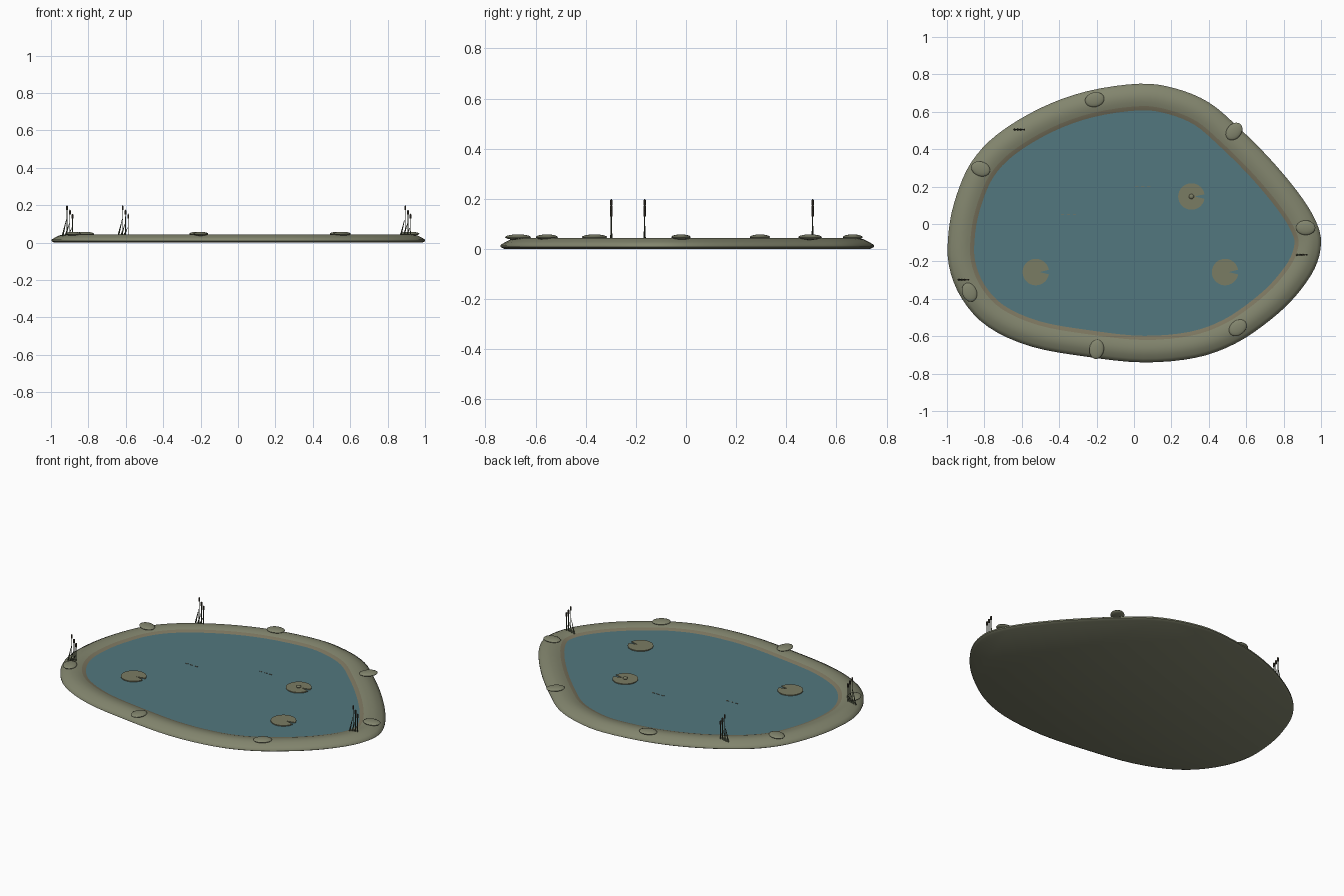
import bpy, bmesh, math
from mathutils import Vector, Matrix

if "Cube" in bpy.data.objects:
    bpy.data.objects.remove(bpy.data.objects["Cube"])


def material(name, rgb):
    m = bpy.data.materials.new(name)
    m.diffuse_color = (*rgb, 1)
    m.use_nodes = True
    m.node_tree.nodes["Principled BSDF"].inputs["Base Color"].default_value = m.diffuse_color
    return m


BANK = material("bank_olive", (0.225, 0.235, 0.155))
MUD = material("mud_brown", (0.20, 0.18, 0.115))
WATER = material("water_teal", (0.085, 0.185, 0.21))
PAD = material("pad_olive", (0.195, 0.20, 0.125))
REED = material("reed_green", (0.07, 0.085, 0.05))
HEAD = material("cattail_brown", (0.06, 0.05, 0.035))


def finish(name, bm, mats, angle=40):
    bmesh.ops.recalc_face_normals(bm, faces=bm.faces)
    me = bpy.data.meshes.new(name)
    bm.to_mesh(me)
    bm.free()
    for m in mats:
        me.materials.append(m)
    ob = bpy.data.objects.new(name, me)
    bpy.context.collection.objects.link(ob)
    bpy.context.view_layer.objects.active = ob
    ob.select_set(True)
    bpy.ops.object.shade_smooth_by_angle(angle=math.radians(angle))
    ob.select_set(False)
    return ob


# Shoreline control points, clockwise from the back
SHORE = [(.03, .75), (.22, .725), (.40, .65), (.56, .515), (.73, .345), (.88, .165),
         (.97, .02), (1, -.10), (.965, -.24), (.86, -.39), (.72, -.52), (.54, -.64),
         (.33, -.715), (.05, -.74), (-.25, -.71), (-.55, -.655), (-.78, -.55),
         (-.92, -.40), (-.99, -.22), (-.99, -.03), (-.95, .15), (-.87, .33),
         (-.73, .48), (-.50, .62), (-.25, .71)]


def smooth_loop(pts, steps=4):
    """Closed Catmull-Rom curve through the points."""
    out, n = [], len(pts)
    for i in range(n):
        a, b, c, d = (Vector(pts[(i + k) % n]) for k in (-1, 0, 1, 2))
        for s in range(steps):
            t = s / steps
            out.append(0.5 * (2 * b + (c - a) * t + (2 * a - 5 * b + 4 * c - d) * t * t
                              + (3 * b - a - 3 * c + d) * t ** 3))
    return out


LOOP = smooth_loop(SHORE)


def inset_loop(bm, inset, z):
    """Shoreline moved inward by a fixed distance."""
    n, ring = len(LOOP), []
    for i, p in enumerate(LOOP):
        t = (LOOP[(i + 2) % n] - LOOP[i - 2]).normalized()
        ring.append(bm.verts.new((p.x + t.y * inset, p.y - t.x * inset, z)))
    return ring


# Bank: rounded earth rim with a muddy inner lip and a closed underside
bm = bmesh.new()
PROFILE = [(0.015, 0), (0, .008), (0, .016), (.02, .028), (.04, .038), (.06, .043), (.08, .044),
           (.10, .041), (.12, .036), (.14, .029), (.16, .020)]
rings = [inset_loop(bm, d, z) for d, z in PROFILE]
for k, (r0, r1) in enumerate(zip(rings, rings[1:])):
    for i in range(len(r0)):
        j = (i + 1) % len(r0)
        f = bm.faces.new((r0[i], r0[j], r1[j], r1[i]))
        f.material_index = 1 if k >= 8 else 0
bm.faces.new(rings[0])
finish("bank", bm, [BANK, MUD], 60)

# Water surface
WZ = 0.028
bm = bmesh.new()
bm.faces.new(inset_loop(bm, .142, WZ))
water = finish("water", bm, [WATER])
if water.data.polygons[0].normal.z < 0:
    water.data.flip_normals()

# Flat oval stones around the rim: x, y, turn in degrees
STONES = [(-.21, .665, 12), (.535, .495, 50), (.918, -.02, 0), (.555, -.555, 38),
          (-.2, -.67, 82), (-.88, -.365, 112), (-.82, .295, 160)]
for x, y, turn in STONES:
    bm = bmesh.new()
    bmesh.ops.create_uvsphere(bm, u_segments=20, v_segments=10, radius=1)
    bm.transform(Matrix.Translation((x, y, .047)) @ Matrix.Rotation(math.radians(turn), 4, 'Z')
                 @ Matrix.Diagonal((.052, .039, .011, 1)))
    finish("stone", bm, [BANK])

# Lily pads: discs with a narrow notch facing +x
for x, y in [(.307, .147), (.487, -.257), (-.525, -.257)]:
    bm = bmesh.new()
    outline = [(x + .02, y)]
    for i in range(29):
        a = math.radians(10 + 340 * i / 28)
        outline.append((x + .071 * math.cos(a), y + .071 * math.sin(a)))
    f = bm.faces.new([bm.verts.new((px, py, WZ + .001)) for px, py in outline])
    up = bmesh.ops.extrude_face_region(bm, geom=[f])
    bmesh.ops.translate(bm, vec=(0, 0, .005),
                        verts=[v for v in up['geom'] if isinstance(v, bmesh.types.BMVert)])
    finish("lily_pad", bm, [PAD])

# Bud on one pad
bm = bmesh.new()
bmesh.ops.create_uvsphere(bm, u_segments=10, v_segments=6, radius=.014)
bm.transform(Matrix.Translation((.307, .147, WZ + .008)) @ Matrix.Diagonal((1, 1, .6, 1)))
finish("lily_bud", bm, [PAD])

# Thin ripples on the water
for x, y in [(-.35, .052), (.047, .202)]:
    for k in (-1, 0, 1):
        bm = bmesh.new()
        bmesh.ops.create_cube(bm, size=1)
        bm.transform(Matrix.Translation((x + .032 * k, y, WZ + .001))
                     @ Matrix.Diagonal((.018, .003, .002, 1)))
        finish("ripple", bm, [MUD])


def rod(bm, p, q, r0, r1, mat=0, sides=6):
    """Tapered rod between two points."""
    p, q = Vector(p), Vector(q)
    d = q - p
    res = bmesh.ops.create_cone(bm, cap_ends=True, segments=sides, radius1=r0, radius2=r1,
                                depth=d.length)
    m = Matrix.Translation((p + q) / 2) @ d.to_track_quat('Z', 'Y').to_matrix().to_4x4()
    bmesh.ops.transform(bm, matrix=m, verts=res['verts'])
    for f in {f for v in res['verts'] for f in v.link_faces}:
        f.material_index = mat


# Cattail clumps: three stems with brown heads and leaning blades
for x, y in [(-.612, .505), (.898, -.165), (-.91, -.298)]:
    bm = bmesh.new()
    for dx, top in [(-.004, .2), (.011, .176), (.025, .155)]:
        sx = x + dx
        rod(bm, (sx, y, .036), (sx, y, top - .01), .0025, .002)
        rod(bm, (sx, y, top - .026), (sx, y, top - .004), .005, .005, 1, 8)
        rod(bm, (sx, y, top - .004), (sx, y, top), .003, .001, 1)
        rod(bm, (sx - .024, y, .036), (sx - .003, y, top - .075), .005, .001, 0, 4)
    finish("cattails", bm, [REED, HEAD])
